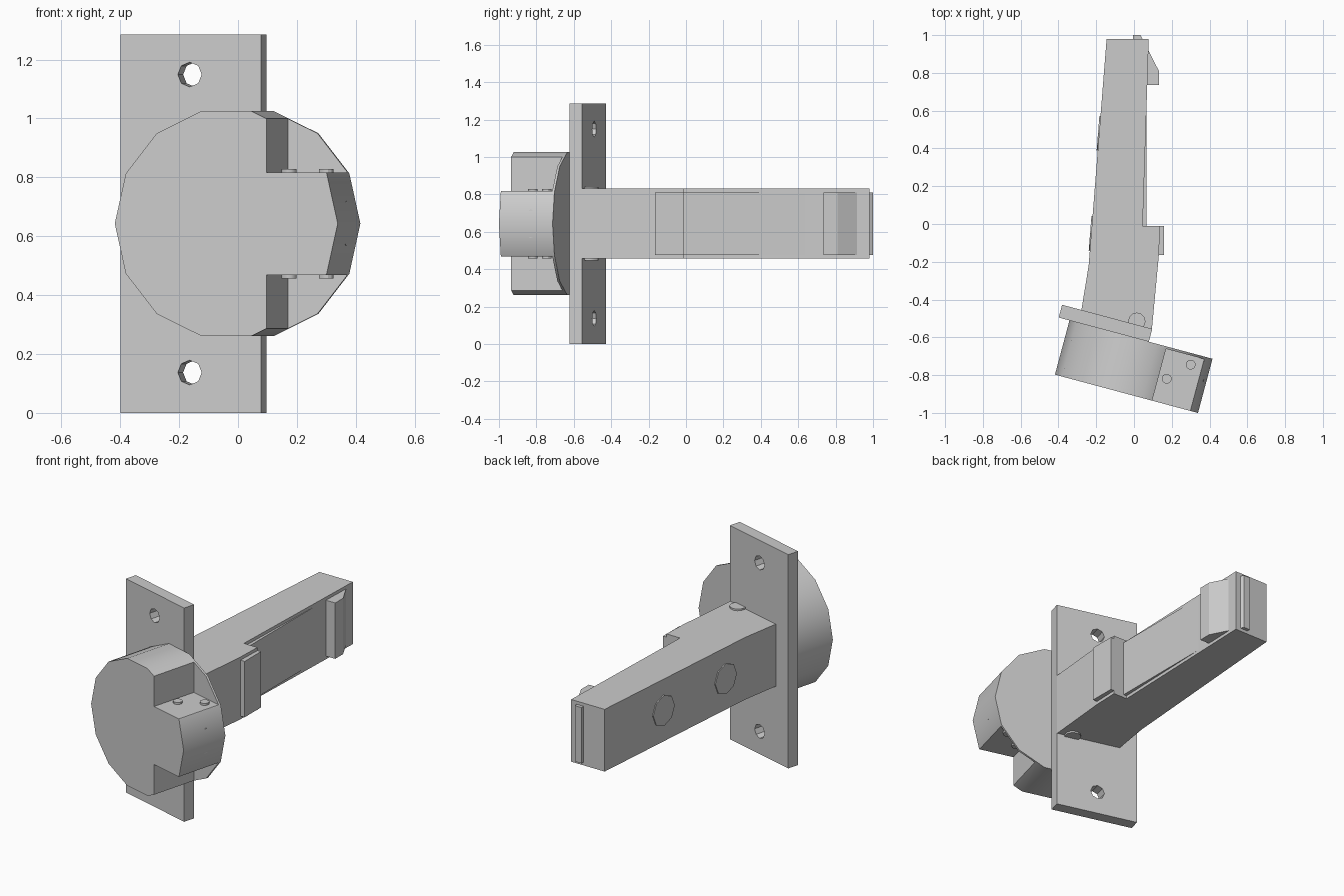
import bpy, bmesh
from math import radians, pi, atan2
from mathutils import Matrix, Vector

if "Cube" in bpy.data.objects:
    bpy.data.objects.remove(bpy.data.objects["Cube"])

ZC = 0.643                                     # mid height of the whole lock
WORLD = Matrix()
HEAD = Matrix.Translation((0.037, -0.612, 0)) @ Matrix.Rotation(radians(-15), 4, 'Z')


def finish(name, bm, frame):
    bmesh.ops.recalc_face_normals(bm, faces=bm.faces)
    me = bpy.data.meshes.new(name)
    bm.to_mesh(me)
    bm.free()
    ob = bpy.data.objects.new(name, me)
    bpy.context.collection.objects.link(ob)
    ob.matrix_world = frame
    return ob


def prism(name, outline, z0, z1, frame=WORLD):
    """Plan outline (x, y) extruded from z0 to z1."""
    bm = bmesh.new()
    face = bm.faces.new([bm.verts.new((x, y, z0)) for x, y in outline])
    top = bmesh.ops.extrude_face_region(bm, geom=[face])['geom']
    bmesh.ops.translate(bm, vec=(0, 0, z1 - z0),
                        verts=[v for v in top if isinstance(v, bmesh.types.BMVert)])
    return finish(name, bm, frame)


def box(name, x0, x1, y0, y1, z0, z1, frame=WORLD):
    return prism(name, [(x0, y0), (x1, y0), (x1, y1), (x0, y1)], z0, z1, frame)


def cylinder(name, a, b, r, sides, frame=WORLD, spin=0.0):
    """Cylinder from point a to point b."""
    a, b = Vector(a), Vector(b)
    bm = bmesh.new()
    m = (Matrix.Translation((a + b) / 2)
         @ (b - a).to_track_quat('Z', 'Y').to_matrix().to_4x4()
         @ Matrix.Rotation(spin, 4, 'Z'))
    bmesh.ops.create_cone(bm, cap_ends=True, segments=sides, radius1=r, radius2=r,
                          depth=(b - a).length, matrix=m)
    return finish(name, bm, frame)


def cut(ob, cutters):
    bpy.context.view_layer.update()
    bpy.context.view_layer.objects.active = ob
    for c in cutters:
        mod = ob.modifiers.new("cut", 'BOOLEAN')
        mod.operation, mod.solver, mod.object = 'DIFFERENCE', 'EXACT', c
        bpy.ops.object.modifier_apply(modifier=mod.name)
        bpy.data.objects.remove(c)


def smooth(ob):
    bpy.ops.object.select_all(action='DESELECT')
    ob.select_set(True)
    bpy.context.view_layer.objects.active = ob
    bpy.ops.object.shade_smooth_by_angle(angle=radians(30))


# Mounting plate with two screw holes
plate = box("mounting_plate", -0.451, 0.043, 0, 0.07, 0, 1.285, HEAD)
cut(plate, [cylinder("hole_cutter", (-0.208, -0.1, z), (-0.208, 0.2, z), 0.042, 8, HEAD)
            for z in (0.137, 1.149)])

# Round head, notched above and below the side lug
knob = cylinder("round_head", (0, -0.297, ZC), (0, 0, ZC), 0.392, 14, HEAD, pi / 2)
# turn a vertex of the 14-gon to the side
far = max(knob.data.vertices, key=lambda v: abs(v.co.x))
if abs(far.co.z - ZC) > 0.01:
    knob.data.transform(Matrix.Translation((0, 0, ZC)) @ Matrix.Rotation(pi / 14, 4, 'Y')
                        @ Matrix.Translation((0, 0, -ZC)))
cut(knob, [box("notch_cutter", 0.141, 0.6, -0.5, -0.013, z0, z1, HEAD)
           for z0, z1 in ((ZC + 0.174, 1.3), (0, ZC - 0.174))])
smooth(knob)

# Pins through the lug, and the spindle end inside it
for i, (x, y) in enumerate([(0.185, -0.165), (0.288, -0.06)]):
    smooth(cylinder(f"lug_pin_{i + 1}", (x, y, ZC - 0.186), (x, y, ZC + 0.186), 0.026, 12, HEAD))
cylinder("spindle_end", (0.2, -0.125, ZC), (0.376, -0.125, ZC), 0.076, 8, HEAD)

# Tapered arm with a stepped right side
prism("arm", [(-0.28, -0.465), (0.094, -0.565), (0.132, -0.16), (0.137, -0.01), (0.046, -0.01),
              (0.078, 0.98), (-0.145, 0.98), (-0.24, -0.22)], ZC - 0.187, ZC + 0.187)
smooth(cylinder("pivot_pin", (0.015, -0.515, ZC - 0.197), (0.015, -0.515, ZC + 0.197), 0.046, 12))

# Inset panel and catches on the right side
Z0, Z1 = ZC - 0.168, ZC + 0.168
box("side_panel", 0.0, 0.067, -0.03, 0.66, Z0, Z1)
box("step_catch", 0.08, 0.16, -0.165, -0.01, Z0, Z1)
prism("end_catch", [(0.03, 0.735), (0.132, 0.735), (0.132, 0.81), (0.078, 0.915), (0.03, 0.915)],
      Z0, Z1)
prism("end_strip", [(-0.005, 0.95), (0.055, 0.95), (0.045, 0.98), (0.035, 1.0), (-0.005, 1.0)],
      Z0, Z1)

# Flat rivet discs on the left side
side = Vector((0.095, 1.2, 0)).normalized()
out = Vector((-side.y, side.x, 0))
for i, y in enumerate((-0.05, 0.48)):
    p = Vector((-0.24 + 0.095 * (y + 0.22) / 1.2, y, ZC))
    cylinder(f"rivet_{i + 1}", p - out * 0.05, p + out * 0.006, 0.092, 8)
